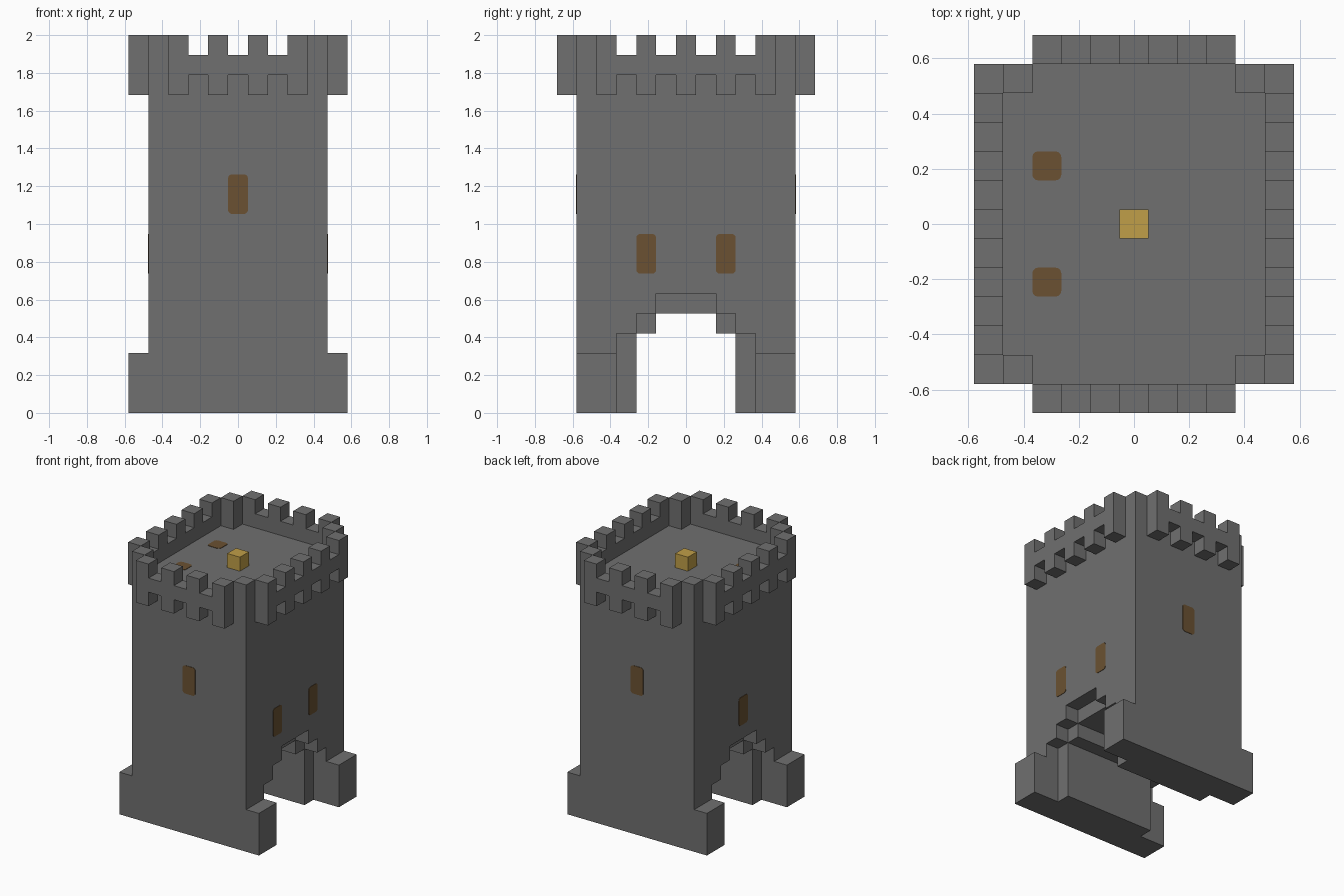
import bpy
import bmesh
from mathutils import Vector

U = 2 / 19  # one block; all dimensions below are in blocks

cube = bpy.data.objects.get("Cube")
if cube:
    bpy.data.objects.remove(cube, do_unlink=True)


def material(name, rgb):
    mat = bpy.data.materials.new(name)
    mat.use_nodes = True
    color = (*rgb, 1)
    mat.diffuse_color = color
    mat.node_tree.nodes["Principled BSDF"].inputs["Base Color"].default_value = color
    return mat


STONE = material("stone grey", (0.16, 0.16, 0.16))
WOOD = material("window brown", (0.145, 0.083, 0.032))
GOLD = material("gold", (0.53, 0.345, 0.065))


def prism(name, outline, axis, start, end, mat, rounding=0):
    """Extrude a flat outline along an axis; the outline uses the other two axes in order."""
    def place(p):
        co = list(p)
        co.insert(axis, start)
        return Vector(co) * U

    bm = bmesh.new()
    face = bm.faces.new([bm.verts.new(place(p)) for p in outline])
    if rounding:
        bmesh.ops.bevel(bm, geom=bm.verts[:], offset=rounding * U, segments=3,
                        profile=0.5, affect='VERTICES')
    shift = Vector((0, 0, 0))
    shift[axis] = (end - start) * U
    grown = bmesh.ops.extrude_face_region(bm, geom=bm.faces[:], use_keep_orig=True)
    moved = [g for g in grown["geom"] if isinstance(g, bmesh.types.BMVert)]
    bmesh.ops.translate(bm, verts=moved, vec=shift)
    bmesh.ops.recalc_face_normals(bm, faces=bm.faces[:])
    mesh = bpy.data.meshes.new(name)
    bm.to_mesh(mesh)
    bm.free()
    mesh.materials.append(mat)
    obj = bpy.data.objects.new(name, mesh)
    bpy.context.collection.objects.link(obj)
    return obj


def rect(cx, cy, w, h):
    return [(cx - w / 2, cy - h / 2), (cx + w / 2, cy - h / 2),
            (cx + w / 2, cy + h / 2), (cx - w / 2, cy + h / 2)]


def gate_wall(steps):
    """Wall outline with a symmetric stepped gateway cut from the bottom."""
    half = [(5.5, 17), (5.5, 0)] + steps
    return half + [(-y, z) for y, z in reversed(half)]


def battlement(count):
    """Crenellated outline: odd blocks reach one higher and one lower than the band."""
    top, bottom = [], []
    for i in range(count):
        reach = 1 if i % 2 == 0 else 0
        for x in (i - count / 2, i + 1 - count / 2):
            top.append((x, 18 + reach))
            bottom.append((x, 17 - reach))
    return top + bottom[::-1]


# Tower body: core with the narrow gateway, facings with the wider one
prism("tower_core", gate_wall([(2.5, 0), (2.5, 4), (1.5, 4), (1.5, 5)]),
      0, -3.5, 3.5, STONE)
wide_gate = gate_wall([(3.5, 0), (3.5, 4), (2.5, 4), (2.5, 5), (1.5, 5), (1.5, 6)])

for side, sx in (("left", 1), ("right", -1)):
    prism(f"{side}_wall", wide_gate, 0, sx * 3.5, sx * 4.5, STONE)
    prism(f"{side}_parapet", battlement(9), 0, sx * 4.5, sx * 5.5, STONE)
    for end, sy in (("front", -1), ("back", 1)):
        prism(f"{end}_{side}_buttress", rect(sy * 4.5, 1.5, 2, 3),
              0, sx * 4.5, sx * 5.5, STONE)
        prism(f"{end}_{side}_corner_post", rect(sx * 4, sy * 5, 1, 1),
              2, 17, 19, STONE)

# Front and back parapets and their single windows
PLATE = 0.03
for end, sy in (("front", -1), ("back", 1)):
    prism(f"{end}_parapet", battlement(7), 1, sy * 5.5, sy * 6.5, STONE)
    prism(f"{end}_window", rect(0, 11, 1, 2), 1, sy * 5.5, sy * (5.5 + PLATE), WOOD, 0.2)

# Side windows: a pair on one side, a single one on the other
for y in (-2, 2):
    prism("left_window", rect(y, 8, 1, 2), 0, 4.5, 4.5 + PLATE, WOOD, 0.2)
    prism("roof_hatch", rect(-3, y, 1, 1), 2, 17, 17 + PLATE, WOOD, 0.2)
prism("right_window", rect(0, 8, 1, 2), 0, -4.5, -4.5 - PLATE, WOOD, 0.2)

# Gold block on the roof
prism("gold_block", rect(0, 0, 1, 1), 2, 17, 18, GOLD)
